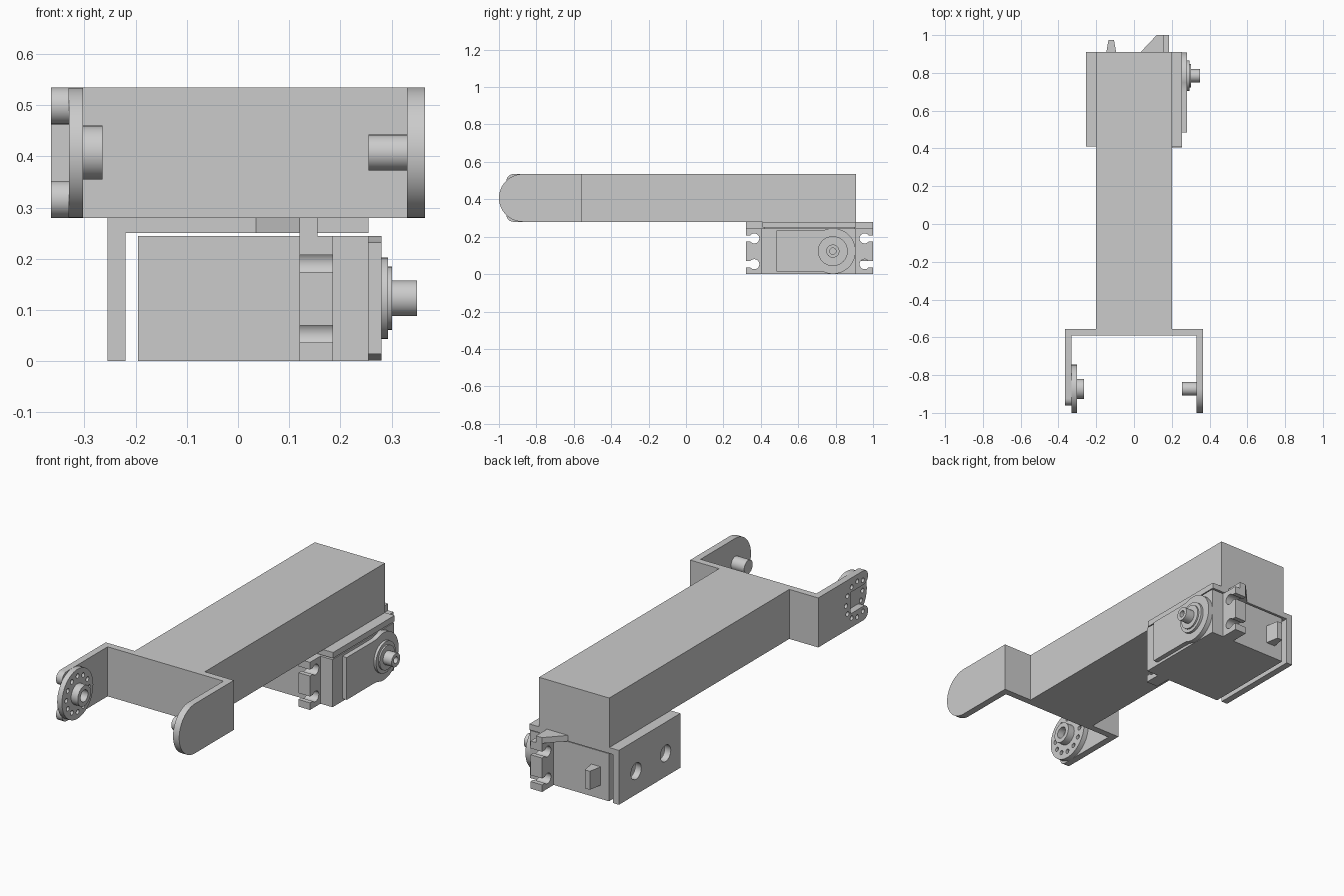
import bpy, bmesh
from math import sin, cos, radians, asin, degrees, pi
from mathutils import Matrix

cube = bpy.data.objects.get("Cube")
if cube:
    bpy.data.objects.remove(cube, do_unlink=True)

grey = bpy.data.materials.new("plain_grey")
grey.use_nodes = True
COLOUR = (0.6, 0.6, 0.6, 1)
grey.diffuse_color = COLOUR
bsdf = next(n for n in grey.node_tree.nodes if n.type == 'BSDF_PRINCIPLED')
bsdf.inputs["Base Color"].default_value = COLOUR


def arc(cx, cy, r, start=0, end=360, steps=32):
    """Points on an arc; a full circle leaves out the repeated last point."""
    full = abs(end - start) == 360
    count = steps if full else steps + 1
    angles = [radians(start + (end - start) * i / steps) for i in range(count)]
    return [(cx + r * cos(a), cy + r * sin(a)) for a in angles]


def plate(name, axis, low, high, outline, holes=()):
    """Extrude a flat outline with holes: (y, z) along x or (x, y) along z."""
    curve = bpy.data.curves.new(name, 'CURVE')
    curve.dimensions = '2D'
    curve.fill_mode = 'BOTH'
    curve.extrude = (high - low) / 2
    for loop in [outline, *holes]:
        spline = curve.splines.new('POLY')
        spline.points.add(len(loop) - 1)
        for point, (u, v) in zip(spline.points, loop):
            point.co = (u, v, 0, 1)
        spline.use_cyclic_u = True
    source = bpy.data.objects.new(name + "_outline", curve)
    bpy.context.collection.objects.link(source)
    graph = bpy.context.evaluated_depsgraph_get()
    mesh = bpy.data.meshes.new_from_object(source.evaluated_get(graph))
    bpy.data.objects.remove(source, do_unlink=True)
    bpy.data.curves.remove(curve)

    bm = bmesh.new()
    bm.from_mesh(mesh)
    bmesh.ops.remove_doubles(bm, verts=bm.verts, dist=1e-5)
    bmesh.ops.translate(bm, verts=bm.verts, vec=(0, 0, (low + high) / 2))
    if axis == 'x':
        turn = Matrix(((0, 0, 1), (1, 0, 0), (0, 1, 0)))
        bmesh.ops.transform(bm, matrix=turn.to_4x4(), verts=bm.verts)
    bmesh.ops.recalc_face_normals(bm, faces=bm.faces)
    for face in bm.faces:
        face.smooth = True
    bm.to_mesh(mesh)
    bm.free()
    mesh.set_sharp_from_angle(angle=radians(35))
    mesh.materials.clear()
    mesh.materials.append(grey)
    mesh.name = name
    obj = bpy.data.objects.new(name, mesh)
    bpy.context.collection.objects.link(obj)
    return obj


def rect(u0, u1, v0, v1):
    return [(u0, v0), (u1, v0), (u1, v1), (u0, v1)]


def box(name, x, y, z):
    return plate(name, 'z', *z, rect(*x, *y))


# Main beam and the fork at its front
BOTTOM, TOP = 0.28, 0.535
MID, HALF = (BOTTOM + TOP) / 2, (TOP - BOTTOM) / 2
FORK_Y = -0.59
PIVOT = -1 + HALF
box("arm_beam", (-0.2, 0.2), (-0.57, 0.91), (BOTTOM, TOP))
box("fork_crosspiece", (-0.33, 0.33), (FORK_Y, -0.555), (BOTTOM, TOP))

# Left fork cheek with its round end and pivot pin
plate("left_fork_cheek", 'x', 0.33, 0.365,
      [(-0.555, BOTTOM), (-0.555, TOP)] + arc(PIVOT, MID, HALF, 90, 270))
pin = plate("pivot_pin", 'x', 0.255, 0.335, arc(PIVOT, MID, 0.035))
bevel = pin.modifiers.new("rounded_end", 'BEVEL')
bevel.width = 0.022
bevel.segments = 5
bevel.limit_method = 'ANGLE'

# Right fork cheek, slotted between two round prongs and drilled around the slot
SLOT = 0.055
TIP = (HALF - SLOT) / 2


def ring_holes(angles):
    return [arc(PIVOT + 0.092 * cos(radians(a)), MID + 0.092 * sin(radians(a)), 0.012, steps=12)
            for a in angles]


prong_y = -0.96 + TIP
plate("right_fork_cheek", 'x', -0.365, -0.33,
      [(-0.555, BOTTOM), (-0.555, TOP)]
      + arc(prong_y, TOP - TIP, TIP, 90, 270, 12)
      + [(PIVOT + SLOT, MID + SLOT), (PIVOT + SLOT, MID - SLOT)]
      + arc(prong_y, BOTTOM + TIP, TIP, 90, 270, 12),
      ring_holes(range(-120, 121, 30)))

# Drive horn: drilled disc and hollow hub
plate("horn_disc", 'x', -0.33, -0.303, arc(PIVOT, MID, HALF, steps=48),
      ring_holes(range(0, 360, 30)))
plate("horn_hub", 'x', -0.303, -0.265, arc(PIVOT, MID, 0.053),
      [arc(PIVOT, MID, 0.03)])

# Motor bracket: top plate, drilled side plate
BACK, FRONT = 0.91, 0.41
box("bracket_top", (-0.255, 0.255), (FRONT, BACK), (0.25, BOTTOM))
plate("bracket_side", 'x', -0.255, -0.22, rect(FRONT, BACK, 0, 0.25),
      [arc(y, 0.12, 0.042) for y in (0.53, 0.77)])

# Motor case
box("motor_case", (-0.195, 0.255), (FRONT - 0.005, BACK - 0.005), (0, 0.245))


# Slotted mounting ears and gussets at both ends
def ear_outline(side, height):
    """Plate end with two keyhole slots; side is +1 at the back, -1 in front."""
    def y(distance):
        return 0.66 + side * distance
    neck, eye = 0.0165, 0.027
    open_angle = degrees(asin(neck / eye))
    points = [(y(0.24), 0), (y(0.34), 0)]
    for z in (0.053, 0.191):
        points.append((y(0.34), z - neck))
        eye_points = arc(0.295, z, eye, -open_angle, open_angle - 360, 20)
        points += [(y(d), h) for d, h in eye_points]
        points.append((y(0.34), z + neck))
    return points + [(y(0.34), height), (y(0.24), height)]


for end, side in (("front", -1), ("back", 1)):
    plate(end + "_bracket_ear", 'x', 0.12, 0.155, ear_outline(side, 0.25))
    plate(end + "_motor_ear", 'x', 0.155, 0.186, ear_outline(side, 0.245))
    gusset = [(0.035, 0.25), (0.12, 0.34), (0.155, 0.34), (0.155, 0.25)]
    plate(end + "_gusset", 'z', 0.25, BOTTOM,
          [(x, 0.66 + side * d) for x, d in gusset])

# Gearbox cover, output collar and hollow shaft
AXIS = (0.785, 0.123)
plate("gearbox_cover", 'x', 0.255, 0.28,
      [(0.7, 0.232), (0.485, 0.232), (0.485, 0.014), (0.7, 0.014)]
      + arc(*AXIS, 0.122, -115, 115))
plate("output_collar", 'x', 0.28, 0.293, arc(*AXIS, 0.08))
plate("output_step", 'x', 0.293, 0.301, arc(*AXIS, 0.062))
plate("output_shaft", 'x', 0.301, 0.35, arc(*AXIS, 0.035),
      [arc(*AXIS, 0.017, steps=16)])

# Tapered cable outlet at the back
plate("cable_outlet", 'z', 0.07, 0.165,
      [(-0.148, 0.9), (-0.093, 0.9), (-0.106, 0.975), (-0.135, 0.975)])
